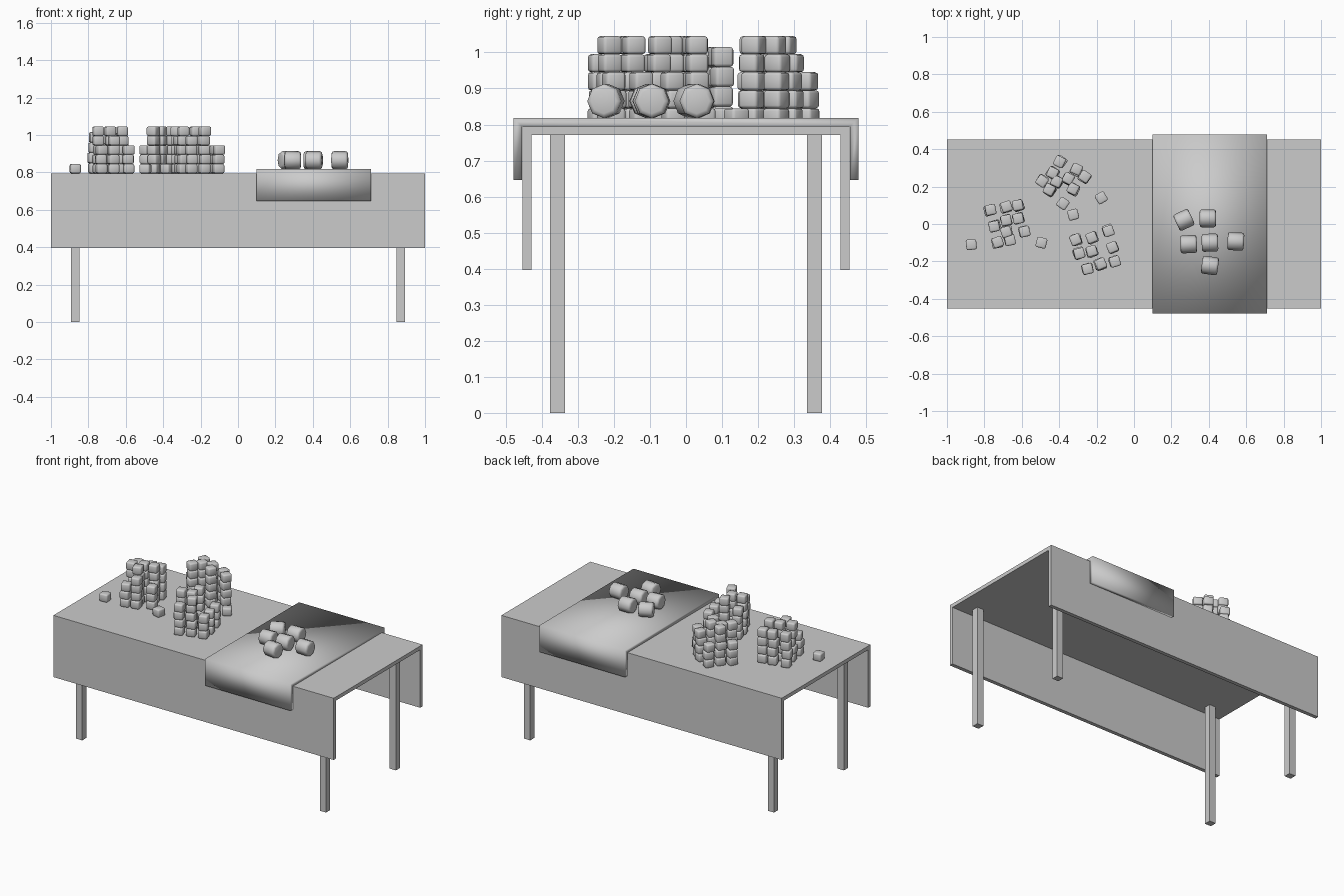
import bpy, bmesh, random
from math import radians, pi

if "Cube" in bpy.data.objects:
    bpy.data.objects.remove(bpy.data.objects["Cube"])

random.seed(4)
TOP = 0.795


def finish(name, bm, smooth=False):
    bmesh.ops.recalc_face_normals(bm, faces=bm.faces)
    me = bpy.data.meshes.new(name)
    bm.to_mesh(me)
    bm.free()
    if smooth:
        for p in me.polygons:
            p.use_smooth = True
    ob = bpy.data.objects.new(name, me)
    bpy.context.collection.objects.link(ob)
    return ob


def box(name, loc, size):
    bm = bmesh.new()
    bmesh.ops.create_cube(bm, size=1)
    for v in bm.verts:
        v.co = [v.co[i] * size[i] + loc[i] for i in range(3)]
    return finish(name, bm)


def draped_cloth(name, x0, x1, half, top, bottom, t, smooth=False):
    """Upside-down U profile in y/z, extruded along x."""
    i = half - t
    prof = [(-half, bottom), (-half, top), (half, top), (half, bottom),
            (i, bottom), (i, top - t), (-i, top - t), (-i, bottom)]
    bm = bmesh.new()
    a = [bm.verts.new((x0, y, z)) for y, z in prof]
    b = [bm.verts.new((x1, y, z)) for y, z in prof]
    n = len(prof)
    for k in range(n):
        m = (k + 1) % n
        bm.faces.new((a[k], a[m], b[m], b[k]))
    for r in (a, b):    # end caps as three quads
        for q in ((0, 1, 6, 7), (1, 2, 5, 6), (2, 3, 4, 5)):
            bm.faces.new([r[k] for k in q])
    return finish(name, bm, smooth)


# Table cloth, runner and legs
draped_cloth("tablecloth", -1, 1, 0.453, TOP, 0.397, 0.024)
draped_cloth("table_runner", 0.1, 0.71, 0.478, 0.818, 0.646, 0.023, True)
for sx in (-1, 1):
    for sy in (-1, 1):
        box("table_leg", (sx * 0.87, sy * 0.356, 0.386), (0.044, 0.042, 0.772))

# Shared mesh for the small rounded cubes
bm = bmesh.new()
bmesh.ops.create_cube(bm, size=1)
bmesh.ops.bevel(bm, geom=bm.edges[:], offset=0.16, segments=2, profile=0.5, affect='EDGES')
cube_proto = finish("small_cube", bm, True)
cube_mesh = cube_proto.data
bpy.data.objects.remove(cube_proto)


def stack(name, x, y, count, angle, h=0.05):
    for k in range(count):
        ob = bpy.data.objects.new(name, cube_mesh)
        j = 0.004 if k else 0
        ob.location = (x + random.uniform(-j, j), y + random.uniform(-j, j), TOP + h * (k + 0.5))
        ob.rotation_euler = (0, 0, radians(angle + random.uniform(-6, 6)))
        ob.scale = (0.056, 0.056, h)
        bpy.context.collection.objects.link(ob)


# Three piles of cubes: columns given as x, y, count
left_pile = [(-0.745, -0.01, 5), (-0.685, 0.02, 5), (-0.62, 0.03, 5), (-0.585, -0.04, 3),
             (-0.68, -0.04, 5), (-0.73, -0.1, 3), (-0.665, -0.085, 4)]
back_pile = [(-0.395, 0.335, 3), (-0.435, 0.275, 5), (-0.49, 0.23, 3), (-0.45, 0.18, 5),
             (-0.31, 0.29, 4), (-0.355, 0.24, 5), (-0.265, 0.25, 4), (-0.325, 0.185, 5),
             (-0.41, 0.225, 5)]
front_pile = [(-0.31, -0.085, 4), (-0.295, -0.155, 5), (-0.25, -0.24, 4), (-0.225, -0.075, 5),
              (-0.225, -0.145, 5), (-0.18, -0.215, 5), (-0.14, -0.035, 3),
              (-0.115, -0.125, 3), (-0.105, -0.2, 3)]
for name, cols, ang in (("left_pile_cube", left_pile, 15), ("back_pile_cube", back_pile, -30),
                        ("front_pile_cube", front_pile, 18)):
    for x, y, n in cols:
        stack(name, x, y, n, ang)
for x, y in ((-0.77, 0.075), (-0.685, 0.09), (-0.62, 0.1)):
    stack("left_pile_cube", x, y, 4, 15, 0.055)

# Loose cubes
for x, y, a in ((-0.87, -0.11, 8), (-0.495, -0.1, -20), (-0.325, 0.05, 12),
                (-0.175, 0.14, 25), (-0.38, 0.11, -35)):
    stack("loose_cube", x, y, 1, a)

# Large rounded cylinders lying on the runner
bm = bmesh.new()
bmesh.ops.create_cone(bm, cap_ends=True, segments=8, radius1=0.048, radius2=0.048, depth=0.088)
rims = [e for e in bm.edges if abs(e.verts[0].co.z - e.verts[1].co.z) < 1e-5]
bmesh.ops.bevel(bm, geom=rims, offset=0.012, segments=2, profile=0.5, affect='EDGES')
roll = finish("large_roll", bm, True)
roll_mesh = roll.data
bpy.data.objects.remove(roll)
for x, y, a in ((0.267, 0.022, 25), (0.395, 0.03, 0), (0.292, -0.108, 2),
                (0.406, -0.1, 1), (0.544, -0.093, -3), (0.406, -0.222, -8)):
    ob = bpy.data.objects.new("large_roll", roll_mesh)
    ob.location = (x, y, 0.818 + 0.047)
    ob.rotation_euler = (0, pi / 2, radians(a))
    bpy.context.collection.objects.link(ob)
